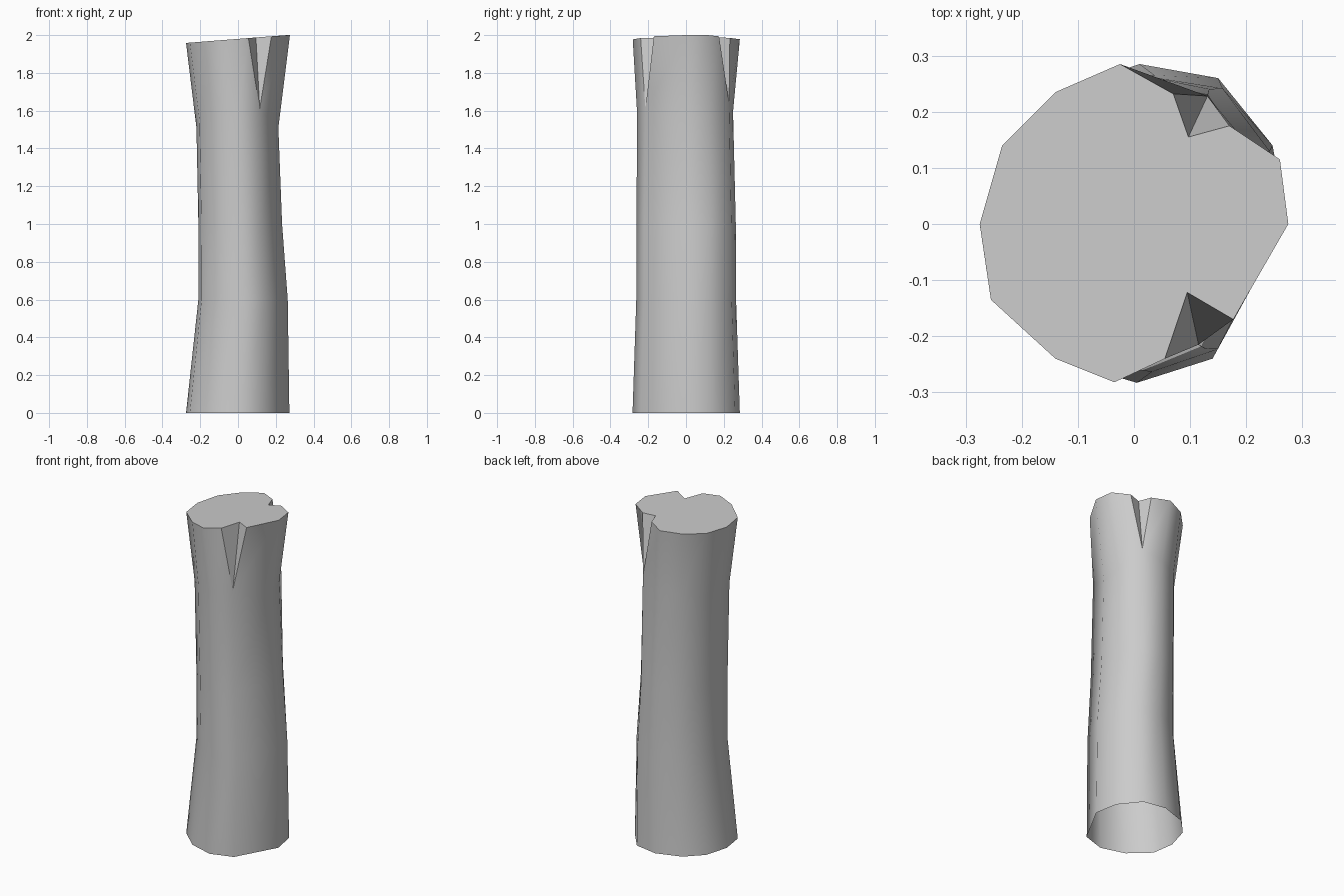
import bpy, bmesh, math

if "Cube" in bpy.data.objects:
    bpy.data.objects.remove(bpy.data.objects["Cube"])

# Base outline, counter-clockwise from the left; columns 4 and 7 carry the splits
BASE = [(-.275, 0), (-.255, -.135), (-.14, -.24), (.005, -.283), (.14, -.24), (.272, 0),
        (.247, .14), (.15, .26), (.01, .285), (-.14, .235), (-.235, .14)]
# Top corners that differ from the base outline
TOP = {3: (-.035, -.282), 5: (.275, 0), 6: (.26, .115), 8: (-.025, .285)}
# Splits: (apex, rim start, inner point, rim end), in counter-clockwise order
SPLITS = {4: ((.115, -.215, 1.61), (.055, -.24), (.095, -.122), (.177, -.17)),
          7: ((.131, .228, 1.64), (.17, .175), (.097, .155), (.07, .232))}
# Rings: height, x shift, x scale, y shift, y scale
RINGS = [(0, 0, 1, 0, 1), (.6, .028, .865, 0, .93), (1.0, .013, .81, 0, .925),
         (1.51, -.002, .793, -.006, .895)]
N = len(BASE)

bm = bmesh.new()


def rim(x, y):
    return bm.verts.new((x, y, min(2.0, 1.98 + .078 * x)))


# Trunk wall rings; the last one rises slightly at front and back
rings = []
for k, (z, dx, sx, dy, sy) in enumerate(RINGS):
    ring = []
    for i, (x, y) in enumerate(BASE):
        if k == 3 and i in SPLITS:
            co = SPLITS[i][0]
        else:
            lift = .3 * abs(y) if k == 3 else 0
            co = (x * sx + dx, y * sy + dy, z + lift)
        ring.append(bm.verts.new(co))
    rings.append(ring)
for a, b in zip(rings, rings[1:]):
    for i in range(N):
        j = (i + 1) % N
        bm.faces.new((a[i], a[j], b[j], b[i]))

# Flared rim with two wedge splits
groups = []
for i in range(N):
    if i in SPLITS:
        groups.append([rim(*p) for p in SPLITS[i][1:]])
    else:
        groups.append([rim(*TOP.get(i, BASE[i]))])
last = rings[-1]
for i in range(N):
    j = (i + 1) % N
    bm.faces.new((last[i], last[j], groups[j][0], groups[i][-1]))
    for a, b in zip(groups[i], groups[i][1:]):
        bm.faces.new((last[i], a, b))

# Sloping cut top (the bottom stays open)
bm.faces.new([v for g in groups for v in g])

mesh = bpy.data.meshes.new("tree_trunk")
bm.to_mesh(mesh)
bm.free()
trunk = bpy.data.objects.new("tree_trunk", mesh)
bpy.context.collection.objects.link(trunk)
bpy.context.view_layer.objects.active = trunk
trunk.select_set(True)
bpy.ops.object.shade_smooth_by_angle(angle=math.radians(50))
